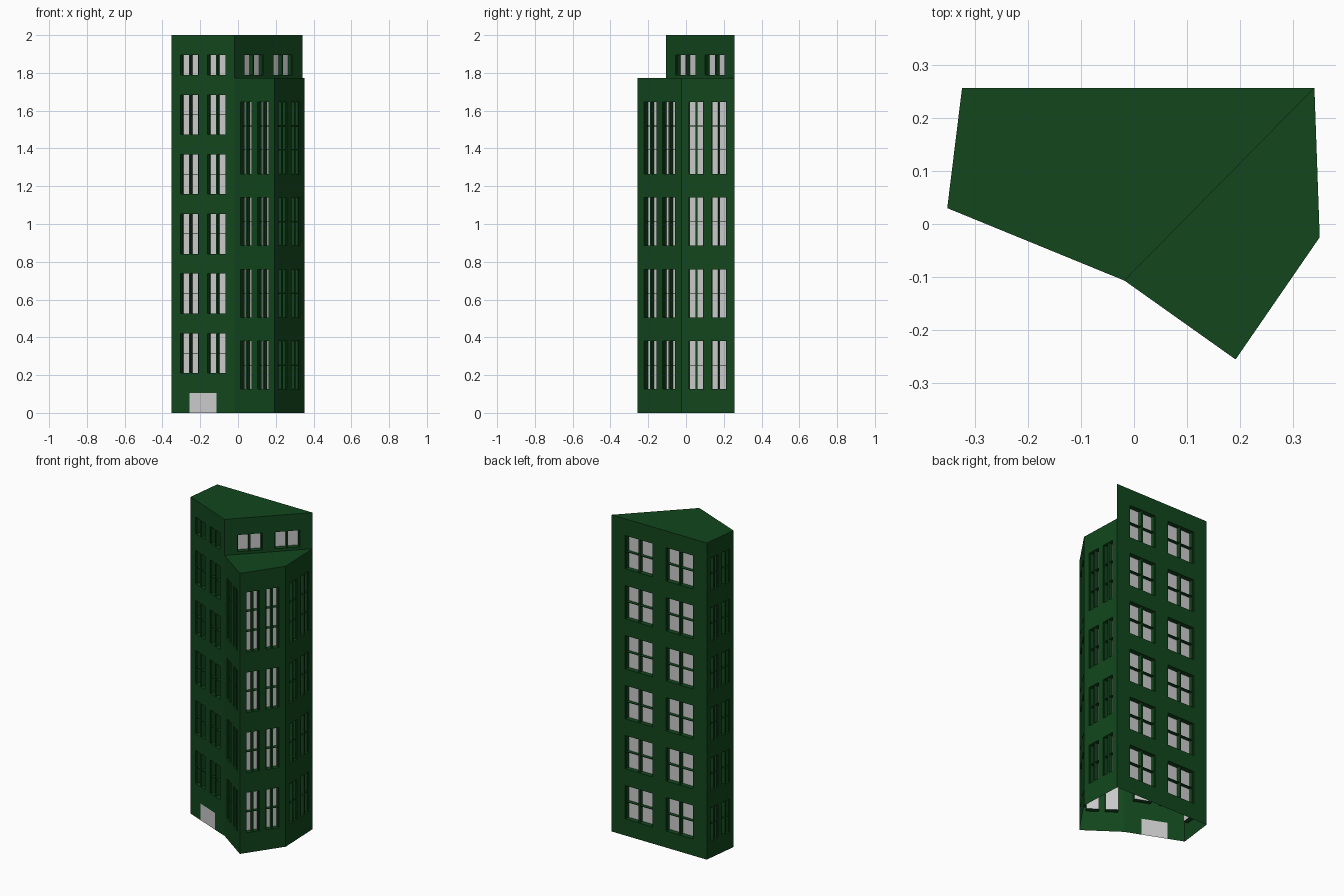
import bpy, bmesh
from mathutils import Vector

if "Cube" in bpy.data.objects:
    bpy.data.objects.remove(bpy.data.objects["Cube"])

A, B, C = (-0.325, 0.257), (-0.353, 0.03), (-0.018, -0.107)
D, E, F = (0.192, -0.256), (0.351, -0.025), (0.341, 0.257)
TOP, LOW = 2.0, 1.772
U, V = TOP / 19, LOW / 14          # storey modules of the two volumes
DEPTH, BAR, THIN = 0.03, 0.005, 0.003

green = bpy.data.materials.new("green_wall")
green.diffuse_color = (0.006, 0.062, 0.012, 1)
green.use_nodes = True
green.node_tree.nodes["Principled BSDF"].inputs["Base Color"].default_value = green.diffuse_color
grey = bpy.data.materials.new("grey_glass")
grey.diffuse_color = (0.8, 0.8, 0.8, 1)
grey.use_nodes = True
grey.node_tree.nodes["Principled BSDF"].inputs["Base Color"].default_value = grey.diffuse_color


def finish(name, bm, mat):
    me = bpy.data.meshes.new(name)
    bm.to_mesh(me)
    bm.free()
    me.materials.append(mat)
    bpy.context.collection.objects.link(bpy.data.objects.new(name, me))


def wall(name, p, q, z0, z1, rows, unit, door=False):
    """Wall from p to q with two recessed windows per row (rows in units)."""
    p, q = Vector((*p, 0)), Vector((*q, 0))
    along = (q - p).normalized()
    inward = Vector((-along.y, along.x, 0))
    w = (q - p).length
    s = w / 7

    def quad(bm, pts):
        bm.faces.new([bm.verts.new(p + along * a + inward * d + Vector((0, 0, z)))
                      for a, d, z in pts])

    def flat(bm, a, b, c, e, d=0.0):
        quad(bm, [(a, d, c), (b, d, c), (b, d, e), (a, d, e)])

    def bar(bm, a, b, c, e, d0):
        flat(bm, a, b, c, e, d0)
        for x in (a, b):
            quad(bm, [(x, d0, c), (x, DEPTH, c), (x, DEPTH, e), (x, d0, e)])
        for z in (c, e):
            quad(bm, [(a, d0, z), (b, d0, z), (b, DEPTH, z), (a, DEPTH, z)])

    body, glass = bmesh.new(), bmesh.new()
    z = z0
    if door:                        # flush double door
        flat(glass, 2 * s, 5 * s, 0, unit)
        flat(body, 0, 2 * s, 0, unit)
        flat(body, 5 * s, w, 0, unit)
        z = unit
    for lo, hi in rows:
        za, zb = lo * unit, hi * unit
        flat(body, 0, w, z, za)
        for k in (0, 2, 5):         # piers between windows
            if k == 0:
                flat(body, 0, s, za, zb)
            else:
                flat(body, (k + 1) * s, (k + 2) * s, za, zb) if k == 2 else flat(body, 6 * s, w, za, zb)
        for a in (s, 4 * s):
            b = a + 2 * s
            m = (a + b) / 2
            flat(glass, a, b, za, zb, DEPTH)
            for x in (a, b):        # reveals
                quad(body, [(x, 0, za), (x, DEPTH, za), (x, DEPTH, zb), (x, 0, zb)])
            for h in (za, zb):
                quad(body, [(a, 0, h), (b, 0, h), (b, DEPTH, h), (a, DEPTH, h)])
            # frame, centre mullion and transoms
            bar(body, a, a + BAR, za, zb, 0.008)
            bar(body, b - BAR, b, za, zb, 0.008)
            bar(body, m - BAR, m + BAR, za, zb, 0.004)
            for i in range(1, hi - lo):
                h = za + i * unit
                bar(body, a, b, h - THIN / 2, h + THIN / 2, 0.008)
        z = zb
    flat(body, 0, w, z, z1)
    bmesh.ops.remove_doubles(body, verts=body.verts, dist=1e-5)
    finish(name, body, green)
    finish(name + "_glass", glass, grey)


def roof(name, pts, z):
    bm = bmesh.new()
    bm.faces.new([bm.verts.new((x, y, z)) for x, y in pts])
    finish(name, bm, green)


# Tall volume
six = [(1 + 3 * i, 3 + 3 * i) for i in range(6)]
entry = [(2 + 3 * i, 4 + 3 * i) for i in range(5)] + [(17, 18)]
wall("left_wall", A, B, 0, TOP, six, U)
wall("entrance_wall", B, C, 0, TOP, entry, U, door=True)
wall("back_wall", F, A, 0, TOP, six, U)
wall("upper_step_wall", C, F, LOW, TOP, [(17, 18)], U)
roof("upper_roof", [A, B, C, F], TOP)

# Lower volume, with a taller window row at its top
lower = [(1, 3), (4, 6), (7, 9), (10, 13)]
wall("lower_front_wall", C, D, 0, LOW, lower, V)
wall("lower_corner_wall", D, E, 0, LOW, lower, V)
wall("lower_right_wall", E, F, 0, LOW, lower, V)
roof("lower_roof", [C, D, E, F], LOW)
